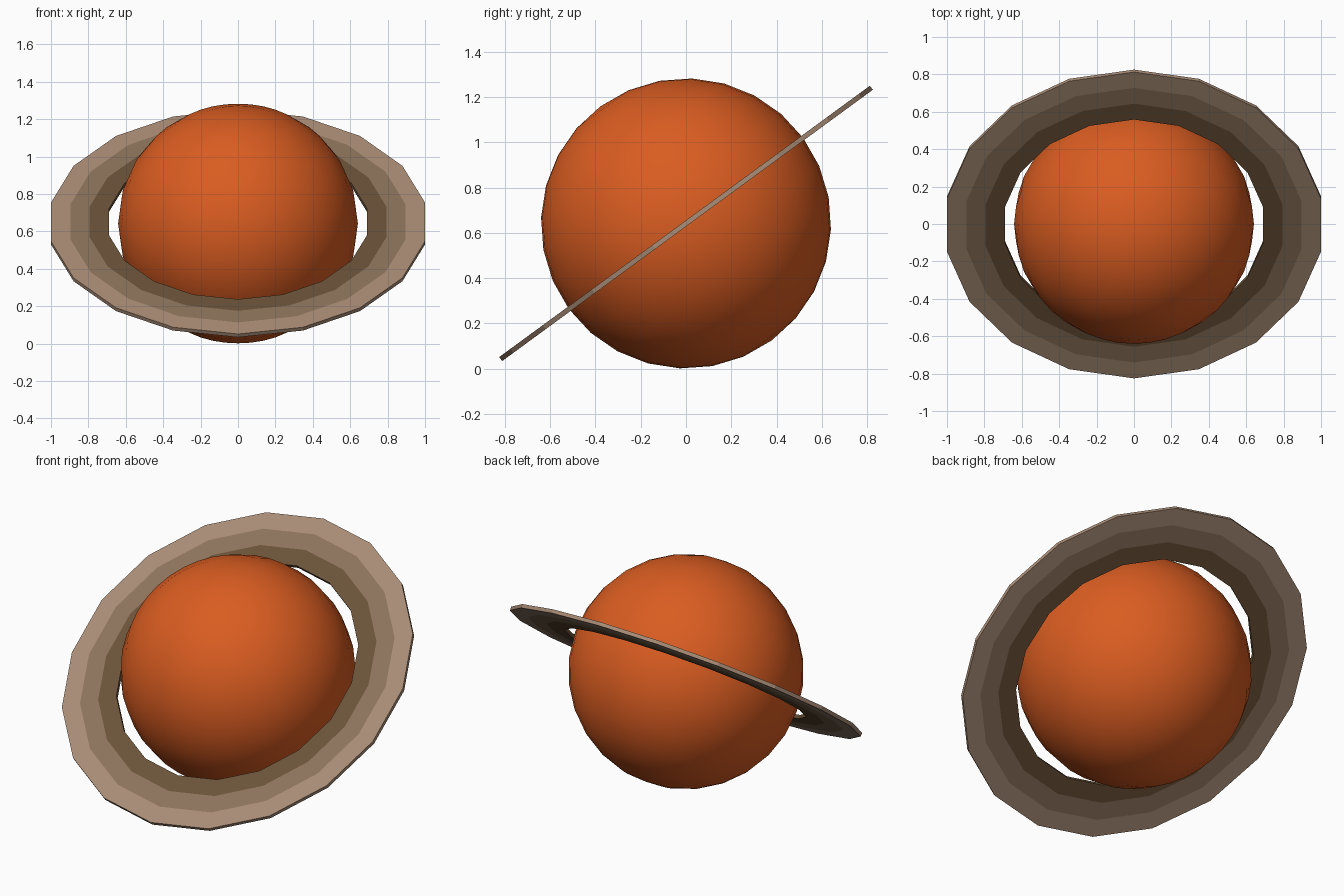
import bpy, bmesh, math
from mathutils import Matrix

if "Cube" in bpy.data.objects:
    bpy.data.objects.remove(bpy.data.objects["Cube"])

CENTRE_Z = 0.642
TILT = math.radians(36.2)
SIDES = 18
PLACE = Matrix.Translation((0, 0, CENTRE_Z)) @ Matrix.Rotation(TILT, 4, 'X')


def srgb(*rgb):
    return tuple((c / 255) ** 2.2 for c in rgb) + (1,)


def material(name, colour):
    mat = bpy.data.materials.new(name)
    mat.diffuse_color = colour
    mat.use_nodes = True
    mat.node_tree.nodes["Principled BSDF"].inputs["Base Color"].default_value = mat.diffuse_color
    return mat


def make_object(name, bm, mats):
    bmesh.ops.recalc_face_normals(bm, faces=bm.faces)
    bm.transform(PLACE)
    mesh = bpy.data.meshes.new(name)
    bm.to_mesh(mesh)
    bm.free()
    for mat in mats:
        mesh.materials.append(mat)
    obj = bpy.data.objects.new(name, mesh)
    bpy.context.collection.objects.link(obj)
    return obj


# Planet: smooth ball tilted with the ring
bm = bmesh.new()
bmesh.ops.create_uvsphere(bm, u_segments=36, v_segments=14, radius=0.641)
for face in bm.faces:
    face.smooth = True
make_object("planet", bm, [material("orange", srgb(217, 93, 38))])

# Ring: flat 18-sided disc with three concentric colour bands
radii = [0.70, 0.805, 0.91, 1.015]
half = 0.011
profile = [(r, half) for r in radii] + [(r, -half) for r in reversed(radii)]
band_of_edge = [0, 1, 2, 2, 2, 1, 0, 0]
bm = bmesh.new()
loops = []
for i in range(SIDES):
    a = math.pi / 2 + 2 * math.pi * i / SIDES
    loops.append([bm.verts.new((r * math.cos(a), r * math.sin(a), z)) for r, z in profile])
for i in range(SIDES):
    here, there = loops[i], loops[(i + 1) % SIDES]
    for j, band in enumerate(band_of_edge):
        k = (j + 1) % len(profile)
        face = bm.faces.new((here[j], here[k], there[k], there[j]))
        face.material_index = band
make_object("ring", bm, [
    material("dark_brown", srgb(107, 84, 60)),
    material("mid_brown", srgb(140, 115, 92)),
    material("light_brown", srgb(168, 140, 118)),
])
